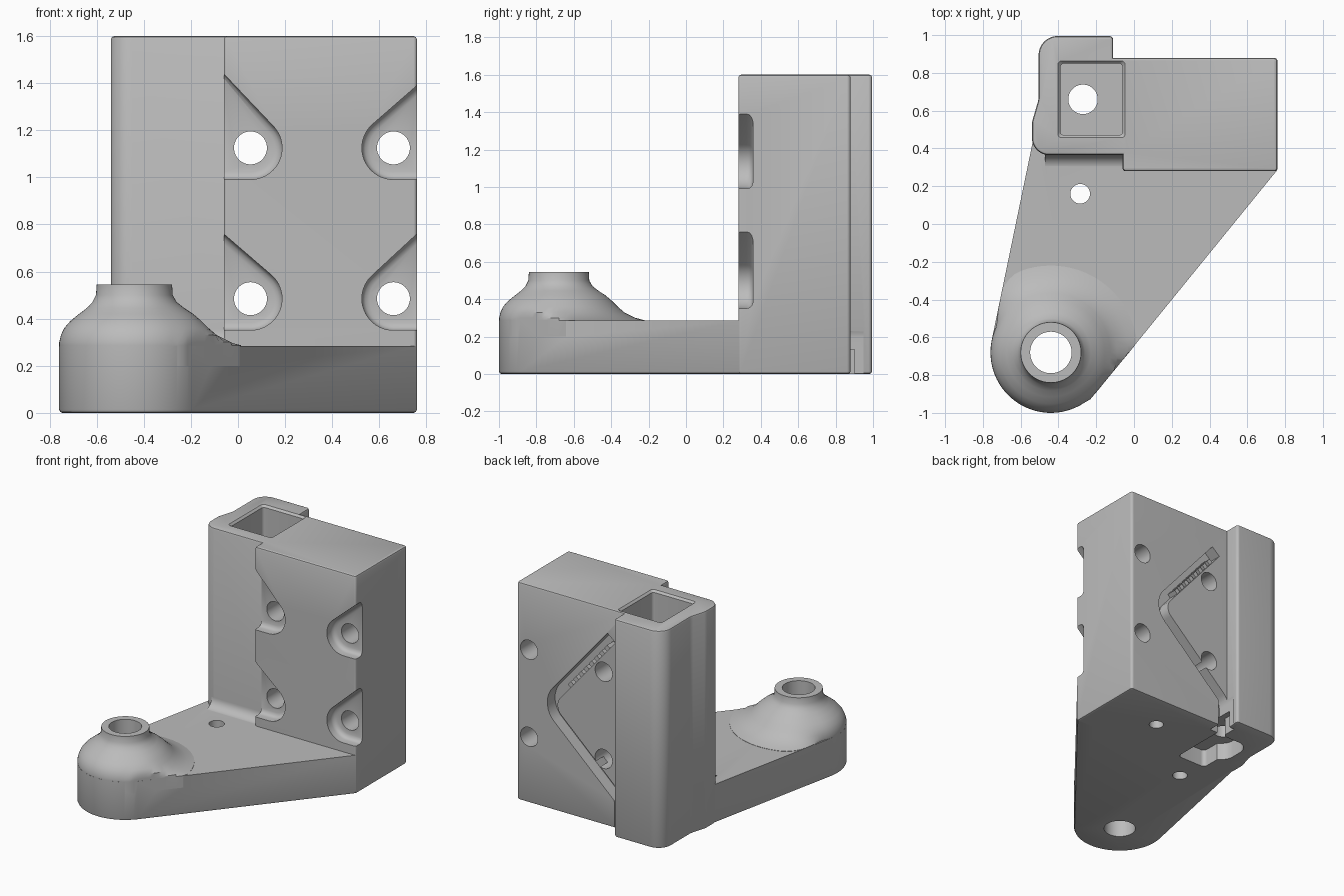
import bpy, bmesh, math
from mathutils import Vector

cube = bpy.data.objects.get("Cube")
if cube:
    bpy.data.objects.remove(cube, do_unlink=True)


def finish(bm, name):
    bmesh.ops.recalc_face_normals(bm, faces=bm.faces)
    mesh = bpy.data.meshes.new(name)
    bm.to_mesh(mesh)
    bm.free()
    obj = bpy.data.objects.new(name, mesh)
    bpy.context.collection.objects.link(obj)
    return obj


def loft(name, layers):
    """Solid skin through rings of equal length, capped at both ends."""
    bm = bmesh.new()
    rings = [[bm.verts.new(p) for p in ring] for ring in layers]
    n = len(rings[0])
    for low, high in zip(rings, rings[1:]):
        for i in range(n):
            j = (i + 1) % n
            bm.faces.new((low[i], low[j], high[j], high[i]))
    bm.faces.new(rings[0])
    bm.faces.new(rings[-1])
    return finish(bm, name)


def rounded(points, steps=8):
    """Outline with each corner (x, y, radius) rounded."""
    out = []
    for i, (x, y, r) in enumerate(points):
        p = Vector((x, y))
        if r == 0:
            out.append(p)
            continue
        a = (Vector(points[i - 1][:2]) - p).normalized()
        b = (Vector(points[(i + 1) % len(points)][:2]) - p).normalized()
        half = a.angle(b) / 2
        c = p + (a + b).normalized() * r / math.sin(half)
        s = p + a * r / math.tan(half) - c
        e = p + b * r / math.tan(half) - c
        out += [c + s.lerp(e, k / steps).normalized() * r for k in range(steps + 1)]
    return out


def circle(x, y, r, n=40):
    return [Vector((x + r * math.cos(math.tau * k / n), y + r * math.sin(math.tau * k / n)))
            for k in range(n)]


def upright(name, outline, z0, z1, bevel_low=0, bevel_high=0):
    """Prism along z with optional rounded rims."""
    obj = loft(name, [[(p.x, p.y, z) for p in outline] for z in (z0, z1)])
    bm = bmesh.new()
    bm.from_mesh(obj.data)
    for z, size in ((z0, bevel_low), (z1, bevel_high)):
        if size:
            rim = [e for e in bm.edges if all(abs(v.co.z - z) < 1e-5 for v in e.verts)]
            bmesh.ops.bevel(bm, geom=rim, offset=size, segments=2, profile=0.5, affect='EDGES')
    bm.to_mesh(obj.data)
    bm.free()
    return obj


def crosswise(name, outline, y0, y1):
    """Prism along y from an x-z outline."""
    return loft(name, [[(p.x, y, p.y) for p in outline] for y in (y0, y1)])


def combine(body, other, operation):
    other.hide_render = True
    mod = body.modifiers.new("combine", 'BOOLEAN')
    mod.object, mod.operation, mod.solver = other, operation, 'EXACT'
    bpy.context.view_layer.objects.active = body
    bpy.ops.object.modifier_apply(modifier=mod.name)
    bpy.data.objects.remove(other, do_unlink=True)


# Tower: block with the rounded column at its side
TOP, PLATE = 1.6, 0.285
body = upright("bracket_body", rounded([
    (-.06, .365, 0), (-.06, .28, .015), (.76, .28, .015), (.76, .88, .02), (-.11, .88, 0),
    (-.11, .995, .02), (-.505, .995, .1), (-.505, .66, .12), (-.54, .54, .1), (-.54, .365, .09)]),
    0, TOP, .015, .015)

# Base plate, tapering to a round end
HX, HY, HR = -.44, -.68, .32
LEFT, RIGHT = math.radians(168.3), math.radians(320.4)
arc = [LEFT + (RIGHT - LEFT) * k / 28 for k in range(29)]
plate = [Vector((HX + HR * math.cos(a), HY + HR * math.sin(a))) for a in arc]
plate += [Vector(p) for p in ((.758, .285), (.758, .5), (-.45, .5), (-.535, .44))]
combine(body, upright("base_plate", plate, 0, PLATE, .015), 'UNION')

# Hub: domed outside, flaring onto the plate inside
profile = [(.2, .319, .46), (.287, .319, .46), (.30, .319, .41), (.33, .312, .35), (.36, .298, .315),
           (.39, .272, .285), (.42, .235, .25), (.445, .202, .212), (.47, .178, .18),
           (.5, .163, .163), (.545, .16, .16)]


def hub_ring(z, dome, flare, n=72):
    ring = []
    for k in range(n):
        a = math.tau * k / n
        t = min(1, max(0, (math.cos(a - math.radians(50)) + .3) / .8))
        r = dome + (flare - dome) * t * t * (3 - 2 * t)
        for side in (LEFT, RIGHT):
            c = math.cos(a - side)
            if c > .1:
                r = min(r, .319 / c)
        ring.append((HX + r * math.cos(a), HY + r * math.sin(a), z))
    return ring


combine(body, loft("hub", [hub_ring(*p) for p in profile]), 'UNION')

# Fillet where the column meets the plate
curve = [(.295 + .07 * math.sin(t), .354 - .07 * math.cos(t))
         for t in (math.pi / 2 * k / 8 for k in range(9))]
section = [(.42, .2), (.295, .2)] + curve + [(.42, .354)]
combine(body, loft("column_fillet", [[(x, y, z) for y, z in section] for x in (-.47, -.04)]), 'UNION')

# Column pocket with chamfered mouth
mouth = [(.36, 0), (1.585, 0), (1.602, .015)]
combine(body, loft("pocket_cutter", [
    [(p.x, p.y, z) for p in rounded([(-.39 - g, .47 - g, .02), (-.06 + g, .47 - g, .02),
                                     (-.06 + g, .85 + g, .02), (-.39 - g, .85 + g, .02)], 4)]
    for z, g in mouth]), 'DIFFERENCE')

# Nut slot under the column
slot = rounded([(-.34, .36, .03), (-.10, .36, .03), (-.10, .9, 0), (-.16, .9, 0),
                (-.16, .78, .03), (-.4, .78, .1), (-.4, .55, .1), (-.34, .5, 0)], 6)
combine(body, upright("slot_cutter", slot, -.1, .13), 'DIFFERENCE')

# Vertical holes
for x, y, r, z0, z1 in ((-.27, .66, .078, -.1, .5), (HX, HY, .11, -.1, 1),
                        (-.285, .16, .052, -.1, 1), (.30, .60, .05, -.1, .3)):
    combine(body, upright("hole_cutter", circle(x, y, r), z0, z1), 'DIFFERENCE')


# Front recesses around the screw holes
def recess_ring(x, z, side, edge, h, r, y):
    start = math.atan2(h, -edge) - math.acos(r / math.hypot(edge, h))
    pts = [(-edge - .01, h), (-edge, h)]
    for k in range(21):
        a = start + (-math.pi / 2 - start) * k / 20
        pts.append((r * math.cos(a), r * math.sin(a)))
    pts.append((-edge - .01, -r))
    return [(x + side * u, y, z + v) for u, v in pts]


for x, z, side, edge, h in ((.053, 1.125, 1, .114, .315), (.053, .485, 1, .114, .275),
                            (.66, 1.125, -1, .10, .265), (.66, .485, -1, .10, .275)):
    layers = [(.26, 0), (.325, 0), (.34, .004), (.351, .014), (.358, .032)]
    combine(body, loft("recess_cutter", [
        recess_ring(x, z, side, edge, h - g * 1.3, .134 - g, y) for y, g in layers]), 'DIFFERENCE')
    combine(body, crosswise("screw_hole_cutter", circle(x, z, .07), 0, 1.2), 'DIFFERENCE')

# Bent groove across the back
path = rounded([(-.01, 1.39, 0), (.52, .77, .13), (-.075, .22, .06), (-.075, -.05, 0)])
near, far = [], []
for i, p in enumerate(path):
    tangent = (path[min(i + 1, len(path) - 1)] - path[max(i - 1, 0)]).normalized()
    normal = Vector((-tangent.y, tangent.x)) * .042
    near.append(p + normal)
    far.append(p - normal)
combine(body, crosswise("groove_cutter", near + far[::-1], .79, .95), 'DIFFERENCE')

# Gripping teeth along the upper groove
along = (path[1] - path[0]).normalized()
inward = Vector((along.y, -along.x))
for k in range(8):
    c = path[0] + along * (.1 + .065 * k) + inward * .045
    tooth = [c - along * .018, c + along * .018, c + along * .018 - inward * .035,
             c - along * .018 - inward * .035]
    combine(body, crosswise("tooth", tooth, .78, .865), 'UNION')

# Single plain grey, smooth where curved
grey = bpy.data.materials.new("plain_grey")
grey.use_nodes = True
colour = (.5, .5, .5, 1)
grey.diffuse_color = colour
grey.node_tree.nodes["Principled BSDF"].inputs["Base Color"].default_value = colour
body.data.materials.clear()
body.data.materials.append(grey)
for o in bpy.context.selected_objects:
    o.select_set(False)
body.select_set(True)
bpy.context.view_layer.objects.active = body
bpy.ops.object.shade_smooth_by_angle(angle=math.radians(30))
